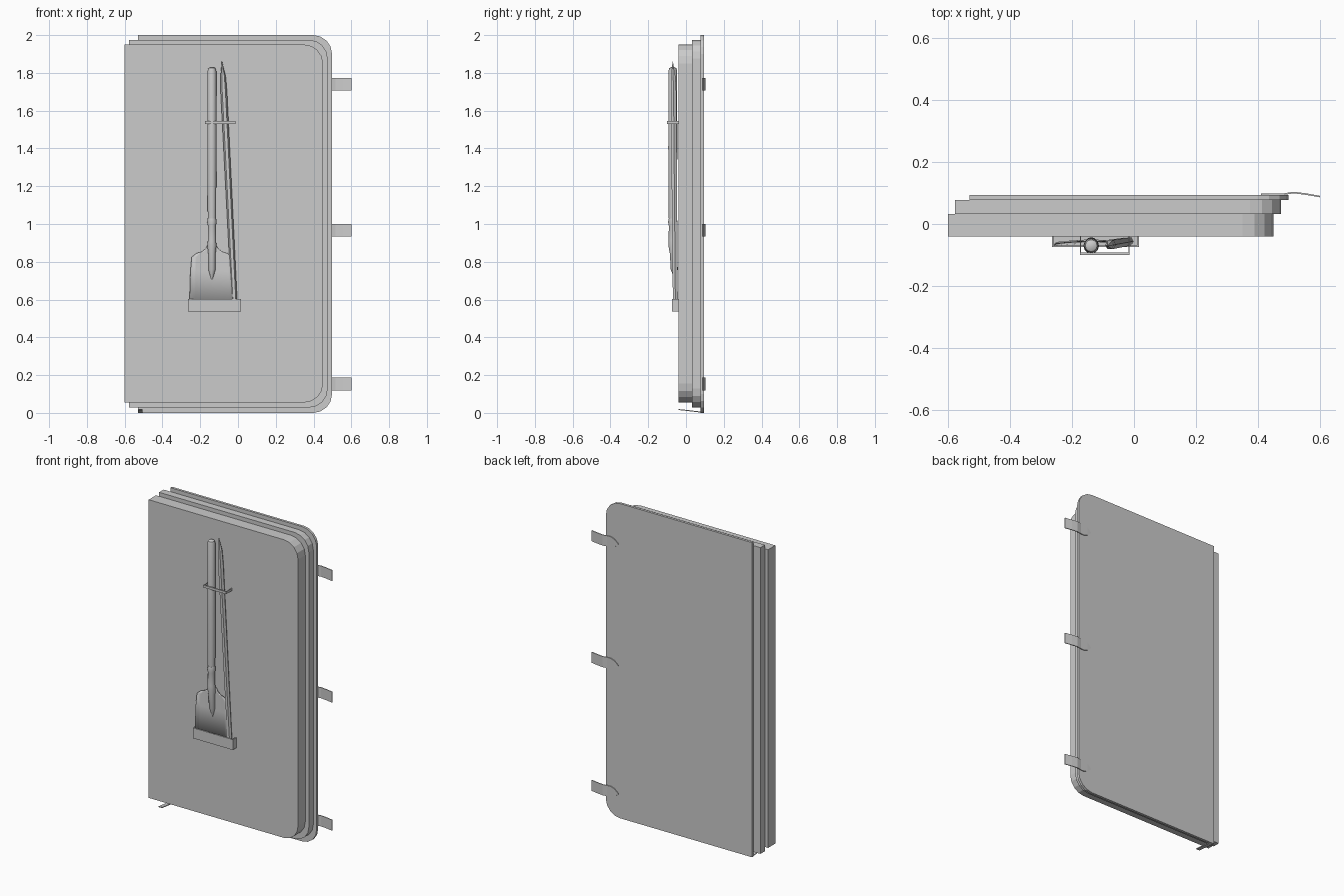
import bpy, bmesh
from math import sin, cos, pi, radians

if "Cube" in bpy.data.objects:
    bpy.data.objects.remove(bpy.data.objects["Cube"])


def make(name, verts, faces, smooth=False):
    me = bpy.data.meshes.new(name)
    me.from_pydata(verts, [], faces)
    bm = bmesh.new()
    bm.from_mesh(me)
    bmesh.ops.recalc_face_normals(bm, faces=bm.faces)
    bm.to_mesh(me)
    bm.free()
    ob = bpy.data.objects.new(name, me)
    bpy.context.collection.objects.link(ob)
    if smooth:
        bpy.ops.object.select_all(action='DESELECT')
        ob.select_set(True)
        bpy.context.view_layer.objects.active = ob
        bpy.ops.object.shade_smooth_by_angle(angle=radians(35))
    return ob


def prism(name, outline, a, b, place):
    """Extrude a 2D outline from a to b; place maps (u, v, depth) to xyz."""
    n = len(outline)
    verts = [place(u, v, d) for d in (a, b) for u, v in outline]
    faces = [list(range(n)), list(range(n, 2 * n))]
    faces += [(i, (i + 1) % n, n + (i + 1) % n, n + i) for i in range(n)]
    return make(name, verts, faces)


def tube(name, rings, sides):
    """Skin round rings (x, y, z, radius) into a closed bar."""
    verts = [(x + r * cos(2 * pi * i / sides), y + r * sin(2 * pi * i / sides), z)
             for x, y, z, r in rings for i in range(sides)]
    faces = [(k * sides + i, k * sides + (i + 1) % sides,
              (k + 1) * sides + (i + 1) % sides, (k + 1) * sides + i)
             for k in range(len(rings) - 1) for i in range(sides)]
    faces += [list(range(sides)), list(range(len(verts) - sides, len(verts)))]
    return make(name, verts, faces, sides > 8)


def front(u, v, d):
    return (u, d, v)


def plan(u, v, d):
    return (u, v, d)


def door_layer(name, x0, x1, z0, z1, y0, y1, r=0.1, seg=4):
    """Slab with square left corners and rounded right corners."""
    pts = [(x0, z1), (x0, z0)]
    for cz, start in ((z0 + r, -pi / 2), (z1 - r, 0)):
        for i in range(seg + 1):
            a = start + i * pi / 2 / seg
            pts.append((x1 - r + r * cos(a), cz + r * sin(a)))
    return prism(name, pts, y0, y1, front)


# Stepped door slab
door_layer("door_front_slab", -0.6, 0.45, 0.055, 1.95, -0.04, 0.033)
door_layer("door_middle_slab", -0.578, 0.475, 0.028, 1.975, 0.033, 0.078)
door_layer("door_back_plate", -0.53, 0.498, 0.0, 2.0, 0.078, 0.094)

# Small catch under the free edge
catch = [(-0.04, 0.02), (0.0, 0.016), (0.085, 0.006), (0.085, 0.001), (0.0, 0.011), (-0.04, 0.015)]
prism("bottom_catch", catch, -0.53, -0.505, lambda u, v, d: (d, u, v))

# Wavy hinge straps with pointed inner ends
wave = [(0.41, 0.098, 0.1), (0.435, 0.099, 0.75), (0.46, 0.099, 1), (0.485, 0.099, 1),
        (0.515, 0.104, 1), (0.555, 0.099, 1), (0.6, 0.091, 1)]
for label, zc in (("upper", 1.74), ("middle", 0.967), ("lower", 0.153)):
    verts, faces = [], []
    for x, y, w in wave:
        h = 0.034 * w
        verts += [(x, y - 0.005, zc - h), (x, y - 0.005, zc + h), (x, y, zc + h), (x, y, zc - h)]
    for k in range(len(wave) - 1):
        faces += [(4 * k + i, 4 * k + (i + 1) % 4, 4 * k + 4 + (i + 1) % 4, 4 * k + 4 + i) for i in range(4)]
    n = len(verts)
    faces += [(0, 1, 2, 3), (n - 4, n - 3, n - 2, n - 1)]
    make(label + "_hinge", verts, faces)

# Shovel handle and socket
sx = -0.138
tube("shovel_handle", [(sx, -0.07, z, r) for z, r in
     ((1.0, 0.019), (1.04, 0.022), (1.4, 0.024), (1.81, 0.023), (1.825, 0.019), (1.83, 0.01))], 12)
tube("shovel_socket", [(sx, y, z, r) for y, z, r in
     ((-0.07, 1.03, 0.022), (-0.07, 1.01, 0.025), (-0.07, 0.99, 0.021), (-0.07, 0.91, 0.022),
      (-0.069, 0.885, 0.024), (-0.066, 0.84, 0.019), (-0.062, 0.76, 0.019), (-0.056, 0.7, 0.002))], 12)

# Shovel blade, slightly dished across its width
rows = [(0.89, 0.022), (0.87, 0.033), (0.853, 0.055), (0.845, 0.082), (0.825, 0.107), (0.75, 0.114), (0.55, 0.12)]
cols = 8
verts = []
for z, hw in rows:
    for i in range(cols + 1):
        t = 2 * i / cols - 1
        verts.append((sx + hw * t, -0.053 - 0.1 * (0.89 - z) * 0.2 - 0.5 * (hw * t) ** 2, z))
faces = [(k * (cols + 1) + i, k * (cols + 1) + i + 1, (k + 1) * (cols + 1) + i + 1, (k + 1) * (cols + 1) + i)
         for k in range(len(rows) - 1) for i in range(cols)]
blade = make("shovel_blade", verts, faces, True)
mod = blade.modifiers.new("thickness", 'SOLIDIFY')
mod.thickness = 0.005
mod.offset = 0

# Leaning hexagonal pry bar with a pointed tip
tube("pry_bar", [(-0.017, -0.056, 0.55, 0.015), (-0.075, -0.066, 1.7, 0.017),
                 (-0.079, -0.068, 1.78, 0.014), (-0.085, -0.07, 1.86, 0.001)], 6)


# U-shaped straps holding the tools to the door
def strap(name, x0, x1, y, z0, z1, t, s):
    pts = [(x0, -0.038), (x0, y), (x1, y), (x1, -0.038), (x1 - s, -0.038),
           (x1 - s, y + t), (x0 + s, y + t), (x0 + s, -0.038)]
    prism(name, pts, z0, z1, plan)


strap("upper_tool_strap", -0.175, -0.014, -0.1, 1.529, 1.544, 0.008, 0.004)
strap("lower_tool_pocket", -0.265, 0.016, -0.075, 0.537, 0.603, 0.006, 0.006)
prism("lower_pocket_floor", [(-0.26, -0.038), (-0.26, -0.07), (0.011, -0.07), (0.011, -0.038)], 0.537, 0.543, plan)
